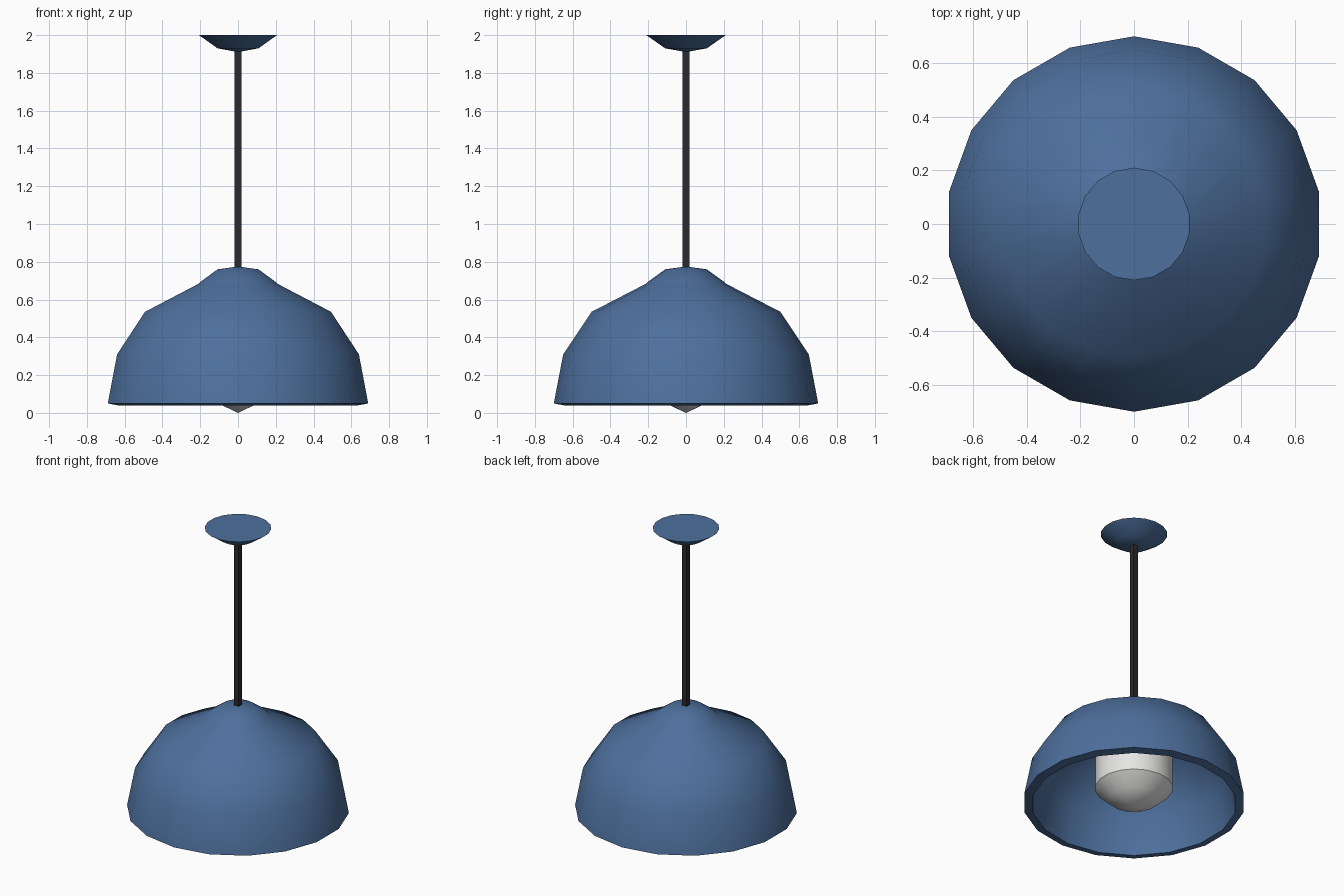
import bpy, bmesh, math

if "Cube" in bpy.data.objects:
    bpy.data.objects.remove(bpy.data.objects["Cube"])


def material(name, rgb):
    m = bpy.data.materials.new(name)
    m.diffuse_color = (*rgb, 1)
    m.use_nodes = True
    m.node_tree.nodes["Principled BSDF"].inputs["Base Color"].default_value = m.diffuse_color
    return m


blue = material("matte blue", (0.075, 0.16, 0.335))
black = material("black", (0.024, 0.024, 0.026))
white = material("bulb white", (0.78, 0.78, 0.77))


def lathe(name, profile, mat, sides=18, start=90, smooth=40):
    """Spin (radius, z) points round the z axis; radius 0 makes a pole."""
    bm = bmesh.new()
    rings = []
    for r, z in profile:
        if r == 0:
            rings.append([bm.verts.new((0, 0, z))] * sides)
        else:
            rings.append([bm.verts.new((r * math.cos(a), r * math.sin(a), z))
                          for a in (math.radians(start + 360 * i / sides)
                                    for i in range(sides))])
    for lo, hi in zip(rings, rings[1:]):
        for i in range(sides):
            j = (i + 1) % sides
            bm.faces.new(list(dict.fromkeys((lo[i], lo[j], hi[j], hi[i]))))
    # close open ends with a flat cap
    for ring in (rings[0], rings[-1]):
        if ring[0] is not ring[1]:
            bm.faces.new(ring)
    bmesh.ops.recalc_face_normals(bm, faces=bm.faces)
    me = bpy.data.meshes.new(name)
    bm.to_mesh(me)
    bm.free()
    me.materials.append(mat)
    ob = bpy.data.objects.new(name, me)
    bpy.context.collection.objects.link(ob)
    bpy.context.view_layer.objects.active = ob
    ob.select_set(True)
    if smooth:
        bpy.ops.object.shade_smooth_by_angle(angle=math.radians(smooth))
    ob.select_set(False)
    return ob


# Hollow shade: outer wall from the crown down, then the inner wall back up
lathe("lamp_shade", [(0, 0.775), (0.11, 0.76), (0.2, 0.695), (0.215, 0.682),
                     (0.5, 0.535), (0.65, 0.31), (0.70, 0.05),
                     (0.645, 0.04), (0.6, 0.285), (0.465, 0.492),
                     (0.19, 0.632), (0, 0.70)], blue)

# Ceiling mount, flat on top
lathe("ceiling_canopy", [(0, 1.91), (0.11, 1.93), (0.21, 2.0)], blue)

# Square hanging rod, 0.036 wide
lathe("hanging_rod", [(0.0255, 0.755), (0.0255, 1.93)], black,
      sides=4, start=45, smooth=0)

# Bulb: straight neck with a shallow rounded tip
lathe("bulb", [(0, 0.0), (0.16, 0.075), (0.245, 0.155), (0.245, 0.6)], white)
